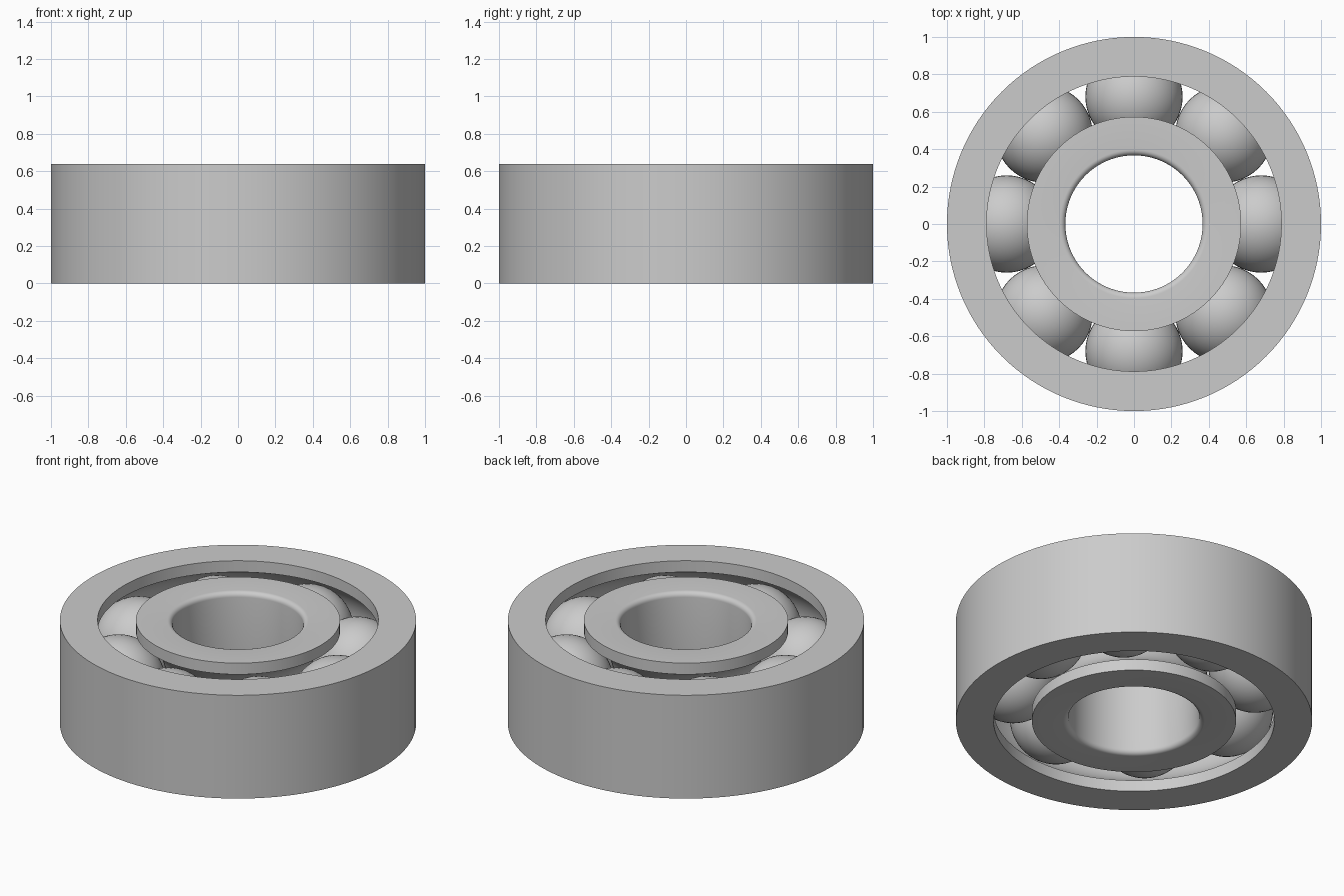
import bpy, bmesh, math
from mathutils import Matrix

if "Cube" in bpy.data.objects:
    bpy.data.objects.remove(bpy.data.objects["Cube"])

H = 0.64          # bearing height
PITCH = 0.68      # ball circle radius
BALL_R = 0.26
GROOVE_R = 0.272  # race groove radius
MID = H / 2

steel = bpy.data.materials.new("light_steel_grey")
steel.diffuse_color = (0.6, 0.6, 0.6, 1)
steel.use_nodes = True
steel.node_tree.nodes["Principled BSDF"].inputs["Base Color"].default_value = steel.diffuse_color


def finish(name, bm):
    bmesh.ops.recalc_face_normals(bm, faces=bm.faces)
    me = bpy.data.meshes.new(name)
    bm.to_mesh(me)
    bm.free()
    me.materials.append(steel)
    ob = bpy.data.objects.new(name, me)
    bpy.context.collection.objects.link(ob)
    bpy.ops.object.select_all(action='DESELECT')
    ob.select_set(True)
    bpy.context.view_layer.objects.active = ob
    bpy.ops.object.shade_smooth_by_angle(angle=math.radians(30))
    return ob


def lathe(name, profile, n=128):
    # closed (radius, z) profile revolved around z
    bm = bmesh.new()
    rings = []
    for i in range(n):
        a = 2 * math.pi * i / n
        rings.append([bm.verts.new((r * math.cos(a), r * math.sin(a), z)) for r, z in profile])
    m = len(profile)
    for i in range(n):
        p, q = rings[i], rings[(i + 1) % n]
        for j in range(m):
            k = (j + 1) % m
            bm.faces.new((p[j], q[j], q[k], p[k]))
    return finish(name, bm)


def groove(edge_r, steps=20):
    # arc of the ball race, from the lower lip to the upper lip
    side = 1 if edge_r > PITCH else -1
    top = math.acos(abs(edge_r - PITCH) / GROOVE_R)
    angles = [-top + 2 * top * i / steps for i in range(steps + 1)]
    return [(PITCH + side * GROOVE_R * math.cos(t), MID + GROOVE_R * math.sin(t)) for t in angles]


def fillet(r, z, f, start, steps=6):
    # quarter round about (r, z)
    angles = [start + math.pi / 2 * i / steps for i in range(steps + 1)]
    return [(r + f * math.cos(t), z + f * math.sin(t)) for t in angles]


# outer ring with its inward-facing race
OUT_IN = 0.788
lathe("outer_ring", [(1, H), (1, 0), (OUT_IN, 0)] + groove(OUT_IN) + [(OUT_IN, H)])

# inner ring with its outward-facing race and a rounded bore
IN_OUT, BORE, F = 0.573, 0.367, 0.03
lathe("inner_ring", [(IN_OUT, 0)] + groove(IN_OUT) + [(IN_OUT, H)]
      + fillet(BORE + F, H - F, F, math.pi / 2)
      + fillet(BORE + F, F, F, math.pi))

# eight balls
for i in range(8):
    a = math.pi / 4 * i
    bm = bmesh.new()
    bmesh.ops.create_uvsphere(bm, u_segments=48, v_segments=24, radius=BALL_R,
                              matrix=Matrix.Translation((PITCH * math.cos(a), PITCH * math.sin(a), MID)))
    finish(f"ball_{i + 1}", bm)
